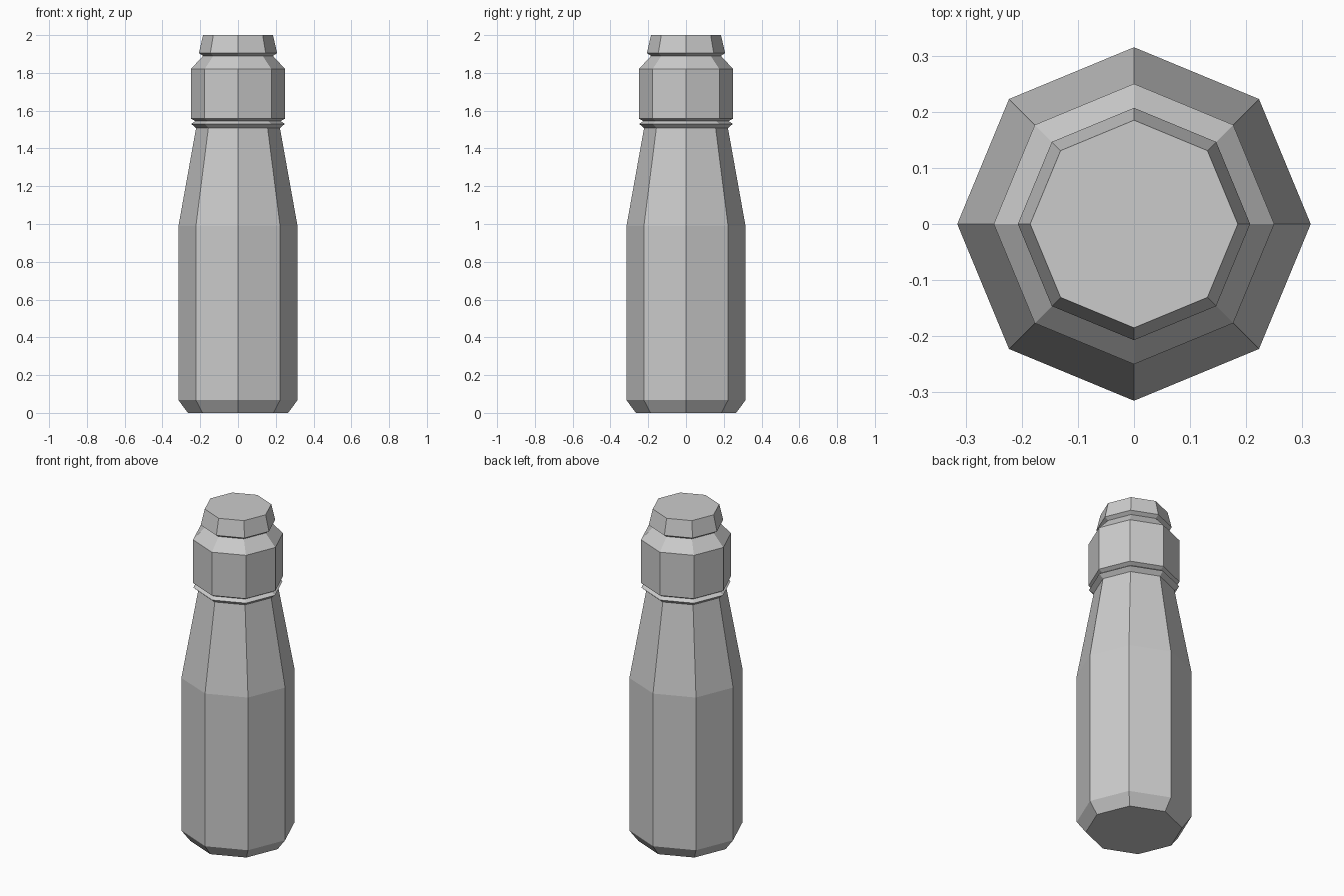
import bpy
import bmesh
from math import cos, sin, tau

SIDES = 8

cube = bpy.data.objects.get("Cube")
if cube:
    bpy.data.objects.remove(cube, do_unlink=True)

grey = bpy.data.materials.new("plain grey")
grey.use_nodes = True
colour = (0.6, 0.6, 0.6, 1)
grey.diffuse_color = colour
grey.node_tree.nodes["Principled BSDF"].inputs["Base Color"].default_value = colour


def lathe(name, profile, close_bottom=False, close_top=False):
    """Turn a (radius, height) profile into a flat-sided shell."""
    bm = bmesh.new()
    rings = [[bm.verts.new((r * cos(tau * i / SIDES), r * sin(tau * i / SIDES), z))
              for i in range(SIDES)] for r, z in profile]
    for low, high in zip(rings, rings[1:]):
        for i in range(SIDES):
            j = (i + 1) % SIDES
            bm.faces.new((low[i], low[j], high[j], high[i]))
    if close_bottom:
        bm.faces.new(rings[0][::-1])
    if close_top:
        bm.faces.new(rings[-1])
    mesh = bpy.data.meshes.new(name)
    bm.to_mesh(mesh)
    bm.free()
    mesh.materials.append(grey)
    obj = bpy.data.objects.new(name, mesh)
    bpy.context.collection.objects.link(obj)


# Bottle with chamfered foot and tapering shoulder
lathe("bottle_body", [(0.265, 0), (0.315, 0.067), (0.315, 0.99), (0.222, 1.508)],
      close_bottom=True)

# Thin flared ring below the cap
lathe("neck_ring", [(0.222, 1.508), (0.248, 1.53), (0.226, 1.545)])

# Cap with sloping top
lathe("cap", [(0.226, 1.545), (0.25, 1.558), (0.25, 1.82), (0.185, 1.89)])

# Tapered stopper with a small lip
lathe("stopper", [(0.185, 1.89), (0.207, 1.905), (0.185, 2)], close_top=True)
